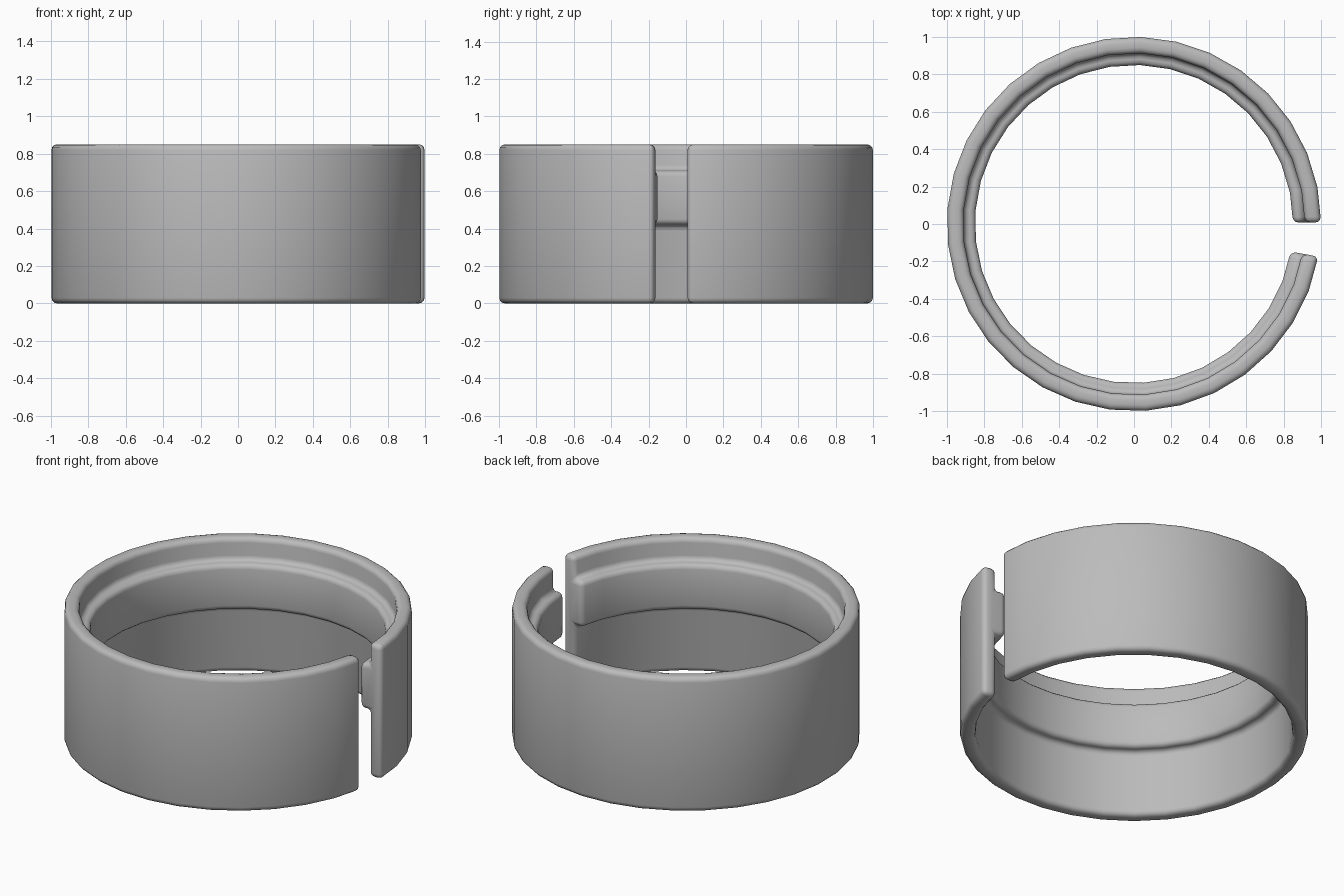
import bpy, bmesh, math

if "Cube" in bpy.data.objects:
    bpy.data.objects.remove(bpy.data.objects["Cube"])

# Cross-section (radius, height): plain outer wall, raised rib inside
PROFILE = [(1.0, 0.0), (1.0, 0.85), (0.913, 0.85), (0.913, 0.71),
           (0.85, 0.71), (0.85, 0.42), (0.913, 0.42), (0.913, 0.0)]
START, END, STEPS = math.radians(0.5), math.radians(350.0), 32

grey = bpy.data.materials.new("plain grey")
grey.diffuse_color = (0.5, 0.5, 0.5, 1)
grey.use_nodes = True
grey.node_tree.nodes["Principled BSDF"].inputs["Base Color"].default_value = grey.diffuse_color

# Sweep the cross-section around the open circle
bm = bmesh.new()
rings = []
for i in range(STEPS + 1):
    a = START + (END - START) * i / STEPS
    rings.append([bm.verts.new((r * math.cos(a), r * math.sin(a), z))
                  for r, z in PROFILE])
n = len(PROFILE)
for a, b in zip(rings, rings[1:]):
    for k in range(n):
        m = (k + 1) % n
        bm.faces.new((a[k], b[k], b[m], a[m]))

# Close both ends: wall pieces above, beside and below the rib
bm.faces.new(rings[0])
bm.faces.new(rings[-1])
bmesh.ops.recalc_face_normals(bm, faces=bm.faces)

# Round every hard edge
hard = [e for e in bm.edges if e.calc_face_angle(0) > math.radians(40)]
bmesh.ops.bevel(bm, geom=hard, offset=0.03, offset_type='OFFSET', segments=3,
                profile=0.5, affect='EDGES', clamp_overlap=True)

mesh = bpy.data.meshes.new("split_ring")
bm.to_mesh(mesh)
bm.free()
ring = bpy.data.objects.new("split_ring", mesh)
bpy.context.collection.objects.link(ring)
mesh.materials.append(grey)

# Smooth shading
bpy.context.view_layer.objects.active = ring
ring.select_set(True)
bpy.ops.object.shade_smooth_by_angle(angle=math.radians(40))
